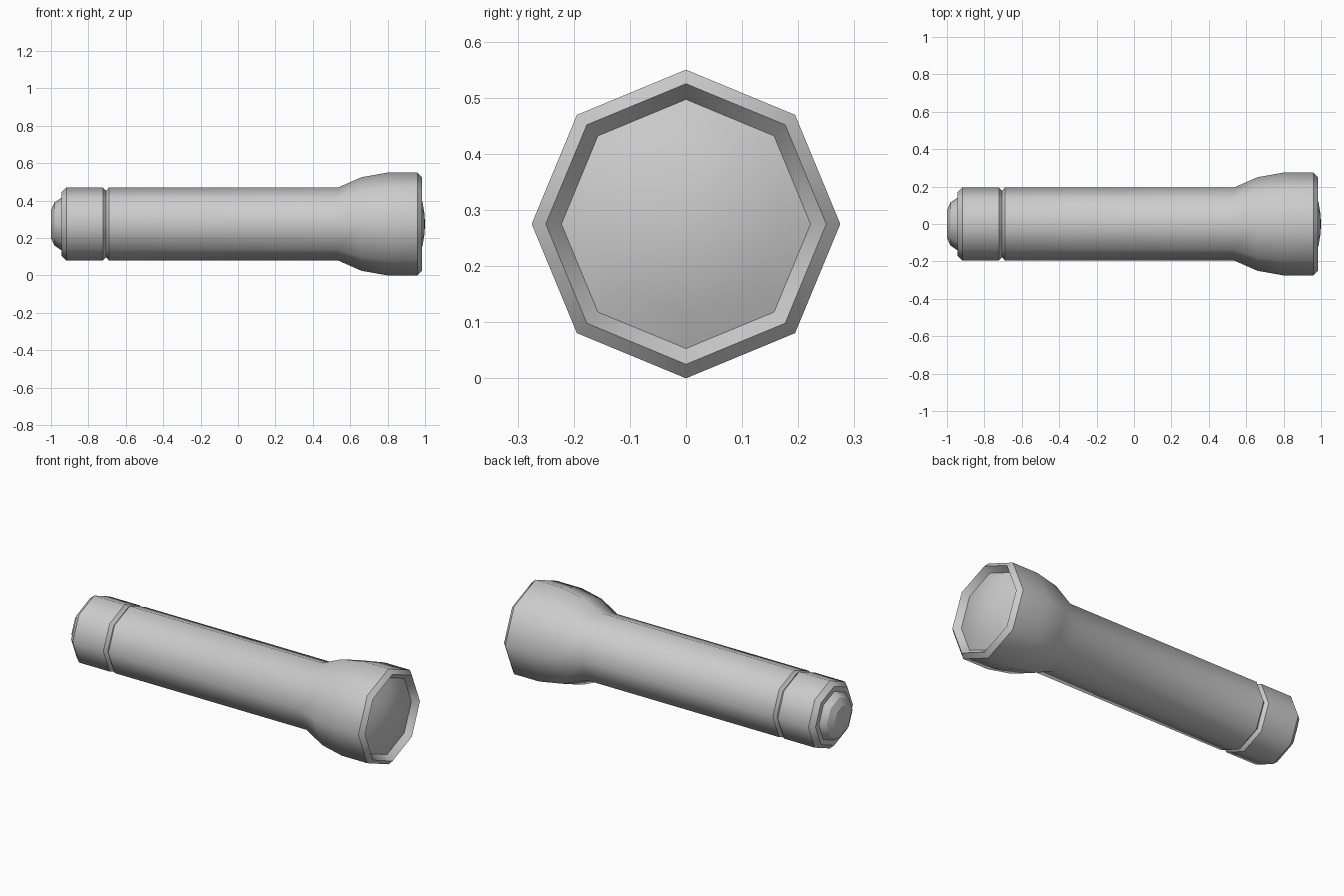
import bpy, bmesh
from math import sin, cos, pi

if "Cube" in bpy.data.objects:
    bpy.data.objects.remove(bpy.data.objects["Cube"])

SIDES = 8
AXIS_Z = 0.275


def lathe(name, profile, sharp=()):
    """Revolve (x, radius) points around the torch axis; radius 0 makes a tip."""
    bm = bmesh.new()
    rings = []
    for x, r in profile:
        n = SIDES if r > 0 else 1
        rings.append([bm.verts.new((x, r * sin(2 * pi * i / SIDES),
                                    AXIS_Z + r * cos(2 * pi * i / SIDES)))
                      for i in range(n)])
    for a, b in zip(rings, rings[1:]):
        for i in range(SIDES):
            j = (i + 1) % SIDES
            quad = [a[i % len(a)], a[j % len(a)], b[j % len(b)], b[i % len(b)]]
            bm.faces.new(list(dict.fromkeys(quad)))
    for f in bm.faces:
        f.smooth = True
    # crisp rings
    for k in sharp:
        for i in range(SIDES):
            edge = bm.edges.get((rings[k][i], rings[k][(i + 1) % SIDES]))
            edge.smooth = False
    bm.normal_update()
    # every profile runs from tail to front, so this winding faces outward
    bmesh.ops.reverse_faces(bm, faces=[f for f in bm.faces]) if WIND_FLIP else None
    mesh = bpy.data.meshes.new(name)
    bm.to_mesh(mesh)
    bm.free()
    obj = bpy.data.objects.new(name, mesh)
    bpy.context.collection.objects.link(obj)
    return obj


WIND_FLIP = True

# push button on the tail
lathe("tail_button", [(-1.0, 0), (-1.0, 0.075), (-0.98, 0.117), (-0.945, 0.14)],
      sharp=(1, 2))

# screw-on tail cap, ending in the groove
lathe("tail_cap", [(-0.945, 0.14), (-0.945, 0.17), (-0.917, 0.195),
                   (-0.722, 0.195), (-0.705, 0.178)], sharp=(1, 2, 3))

# barrel flaring into the head, with bevelled rim turned inward to the lens
lathe("barrel_and_head", [(-0.705, 0.178), (-0.69, 0.195), (0.535, 0.195),
                          (0.66, 0.25), (0.80, 0.275), (0.96, 0.275),
                          (0.985, 0.25), (0.95, 0.222)], sharp=(1, 5, 6))

# domed lens
DEPTH, LENS_R, STEPS = 0.05, 0.222, 4
lathe("lens", [(0.95 + DEPTH * (1 - (1 - k / STEPS) ** 2), LENS_R * (1 - k / STEPS))
               for k in range(STEPS + 1)])
